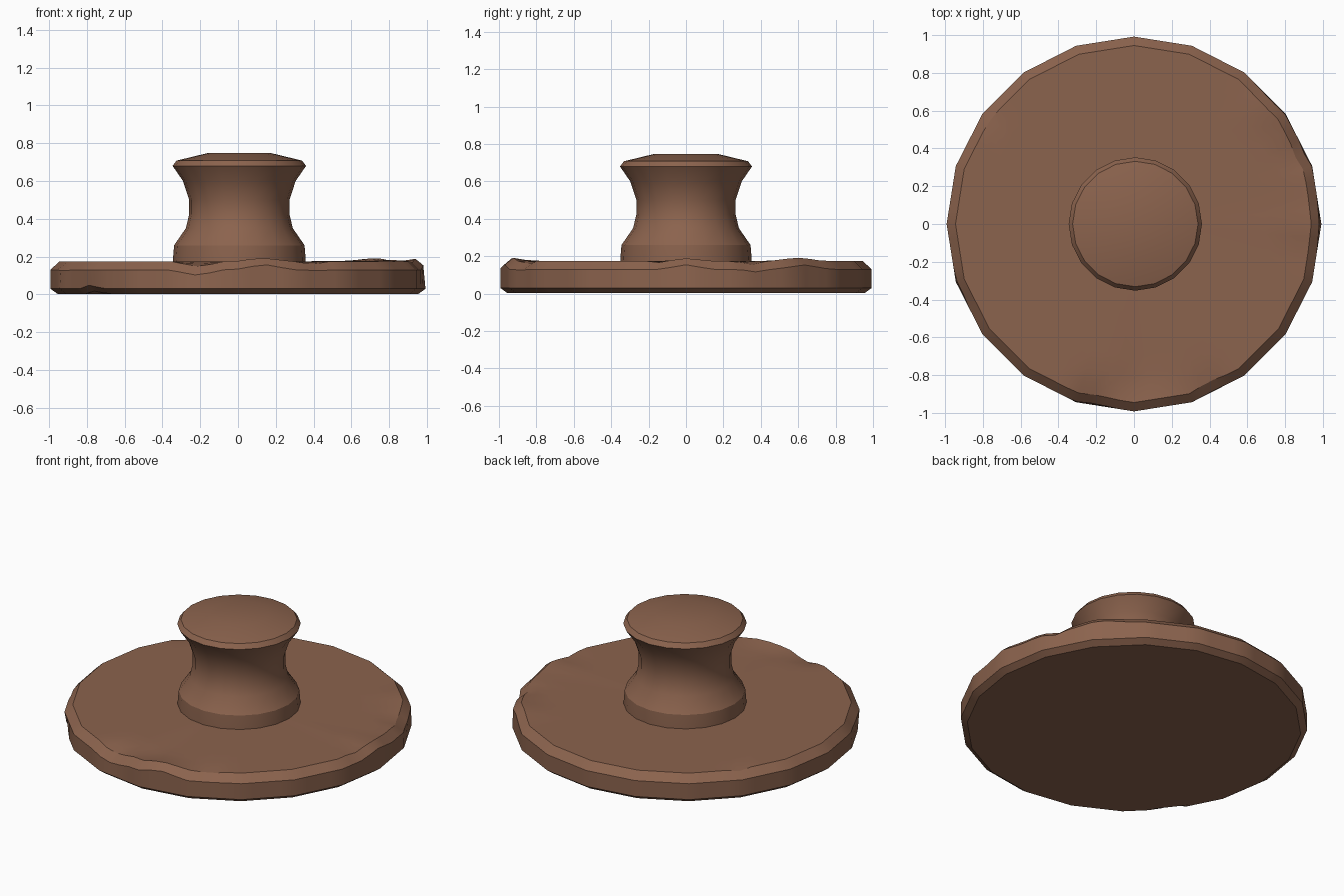
import bpy, bmesh, math
from mathutils import Vector

if "Cube" in bpy.data.objects:
    bpy.data.objects.remove(bpy.data.objects["Cube"])

SIDES = 20

clay = bpy.data.materials.new("brown clay")
clay.diffuse_color = (0.26, 0.125, 0.075, 1)
clay.use_nodes = True
clay.node_tree.nodes["Principled BSDF"].inputs["Base Color"].default_value = clay.diffuse_color


def lathe(name, profile, split, centre_x=0.0):
    """Spin (radius, z) points into a 20-sided closed solid; split cuts each straight side."""
    bm = bmesh.new()
    rings = []
    for r, z in profile:
        corners = [Vector((r * math.cos(math.tau * i / SIDES) + centre_x,
                           r * math.sin(math.tau * i / SIDES), z)) for i in range(SIDES)]
        rings.append([bm.verts.new(corners[i].lerp(corners[(i + 1) % SIDES], k / split))
                      for i in range(SIDES) for k in range(split)])
    n = SIDES * split
    for low, high in zip(rings, rings[1:]):
        for i in range(n):
            j = (i + 1) % n
            bm.faces.new((low[i], low[j], high[j], high[i]))
    bm.faces.new(rings[0][::-1])
    bm.faces.new(rings[-1])
    return bm


def finish(bm, name):
    bmesh.ops.recalc_face_normals(bm, faces=bm.faces)
    mesh = bpy.data.meshes.new(name)
    bm.to_mesh(mesh)
    bm.free()
    mesh.materials.append(clay)
    obj = bpy.data.objects.new(name, mesh)
    bpy.context.collection.objects.link(obj)
    bpy.context.view_layer.objects.active = obj
    obj.select_set(True)
    bpy.ops.object.shade_smooth_by_angle(angle=math.radians(26))
    obj.select_set(False)


# Flat disc with bevelled rims
disc = lathe("disc", [(0.955, 0.003), (0.992, 0.03), (0.992, 0.13), (0.945, 0.175),
                      (0.88, 0.175), (0.80, 0.175), (0.70, 0.175), (0.30, 0.175)], 4)

# Worn chips: angle, distance from centre, height, reach, inward push, lift
chips = [
    (-103, 0.96, 0.15, 0.14, 0.010, -0.035),
    (-92, 0.84, 0.175, 0.09, 0.0, -0.015),
    (-82, 0.99, 0.13, 0.16, 0.0, 0.030),
    (-65, 0.93, 0.17, 0.09, 0.012, -0.018),
    (0, 0.99, 0.13, 0.14, 0.012, 0.025),
    (-1, 0.78, 0.175, 0.10, 0.0, 0.010),
    (-8, 0.92, 0.175, 0.07, 0.0, -0.012),
    (22, 0.95, 0.16, 0.10, 0.014, -0.025),
    (40, 0.99, 0.13, 0.20, 0.005, 0.025),
    (145, 0.95, 0.17, 0.06, 0.010, -0.020),
    (200, 0.98, 0.12, 0.07, 0.015, -0.010),
    (217, 0.98, 0.02, 0.09, 0.025, 0.025),
]
for angle, dist, height, reach, push, lift in chips:
    a = math.radians(angle)
    out = Vector((math.cos(a), math.sin(a), 0))
    spot = out * dist + Vector((0, 0, height))
    for v in disc.verts:
        if height > 0.1 and v.co.z < 0.08:
            continue
        if height < 0.1 and v.co.z > 0.08:
            continue
        w = max(0.0, 1 - (v.co - spot).length / reach)
        v.co += w * (Vector((0, 0, lift)) - out * push)
finish(disc, "disc")

# Waisted knob handle with a shallow cap
knob = lathe("knob", [(0.352, 0.15), (0.350, 0.20), (0.345, 0.26), (0.283, 0.35),
                      (0.265, 0.425), (0.265, 0.50), (0.298, 0.60), (0.353, 0.68),
                      (0.332, 0.708), (0.17, 0.747)], 1, 0.007)
finish(knob, "knob_handle")
